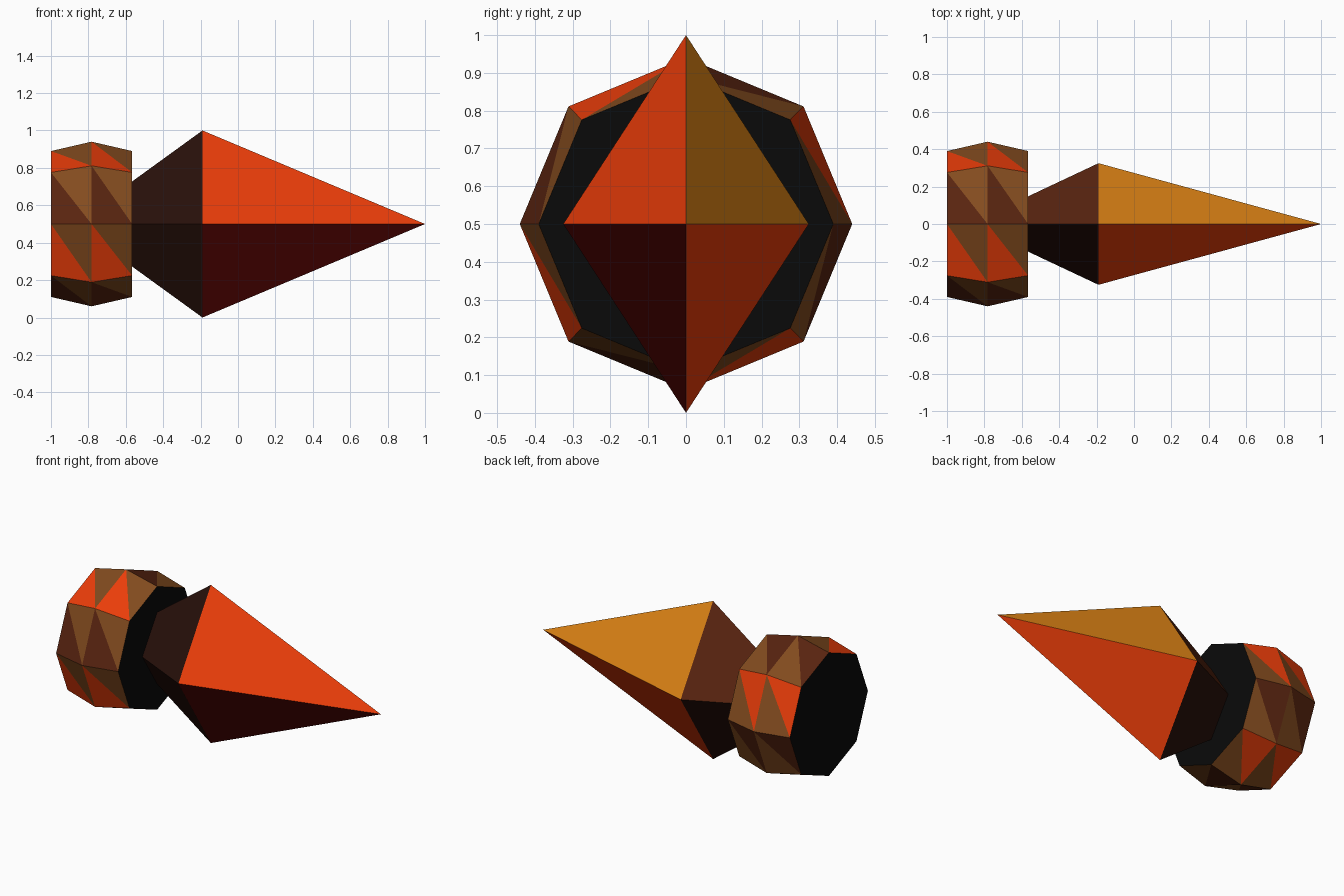
import bpy, bmesh
from math import sin, cos, pi

if "Cube" in bpy.data.objects:
    bpy.data.objects.remove(bpy.data.objects["Cube"])

ZC = 0.5  # height of the shared long axis


def material(name, rgb):
    # screen colour to linear
    m = bpy.data.materials.new(name)
    m.diffuse_color = [c ** 2.2 for c in rgb] + [1]
    m.use_nodes = True
    m.node_tree.nodes["Principled BSDF"].inputs["Base Color"].default_value = m.diffuse_color
    return m


RED = material("red_orange", (0.93, 0.25, 0.07))
AMBER = material("amber", (0.88, 0.52, 0.11))
MAROON = material("maroon", (0.36, 0.06, 0.05))
BROWN = material("brown", (0.51, 0.30, 0.14))
DARK = material("dark_brown", (0.35, 0.16, 0.09))
SOOT = material("soot", (0.17, 0.09, 0.07))
BLACK = material("black", (0.07, 0.07, 0.07))


def finish(name, bm, mats):
    bmesh.ops.recalc_face_normals(bm, faces=bm.faces[:])
    me = bpy.data.meshes.new(name)
    bm.to_mesh(me)
    bm.free()
    for m in mats:
        me.materials.append(m)
    ob = bpy.data.objects.new(name, me)
    bpy.context.collection.objects.link(ob)


def face(bm, verts, mat):
    bm.faces.new(verts).material_index = mat


# Eight-sided barrel: rings run from the top round the front
bm = bmesh.new()
SIDES = 8
rings = []
for x, r in ((-1.0, 0.39), (-0.783, 0.44), (-0.566, 0.39)):
    rings.append([bm.verts.new((x, -r * sin(2 * pi * k / SIDES),
                                ZC + r * cos(2 * pi * k / SIDES)))
                  for k in range(SIDES)])
for a, b in zip(rings, rings[1:]):
    for k in range(SIDES):
        n = (k + 1) % SIDES
        face(bm, (a[k], a[n], b[n]), k % 2)   # red / dark brown alternate
        face(bm, (a[k], b[n], b[k]), 2)       # brown
face(bm, rings[0], 3)
face(bm, rings[-1], 3)
finish("barrel", bm, [RED, DARK, BROWN, BLACK])

# Stretched octahedron spike, its rear point buried in the barrel
bm = bmesh.new()
tip = bm.verts.new((1.0, 0, ZC))
rear = bm.verts.new((-0.88, 0, ZC))
waist = [bm.verts.new((-0.19, y, ZC + z))
         for y, z in ((0, 0.5), (-0.325, 0), (0, -0.5), (0.325, 0))]
tip_mats = (0, 2, 0, 1)    # upper front, lower front, lower back, upper back
rear_mats = (4, 4, 4, 3)
for k in range(4):
    n = (k + 1) % 4
    face(bm, (waist[k], waist[n], tip), tip_mats[k])
    face(bm, (waist[k], waist[n], rear), rear_mats[k])
finish("spike", bm, [RED, AMBER, MAROON, DARK, SOOT])
